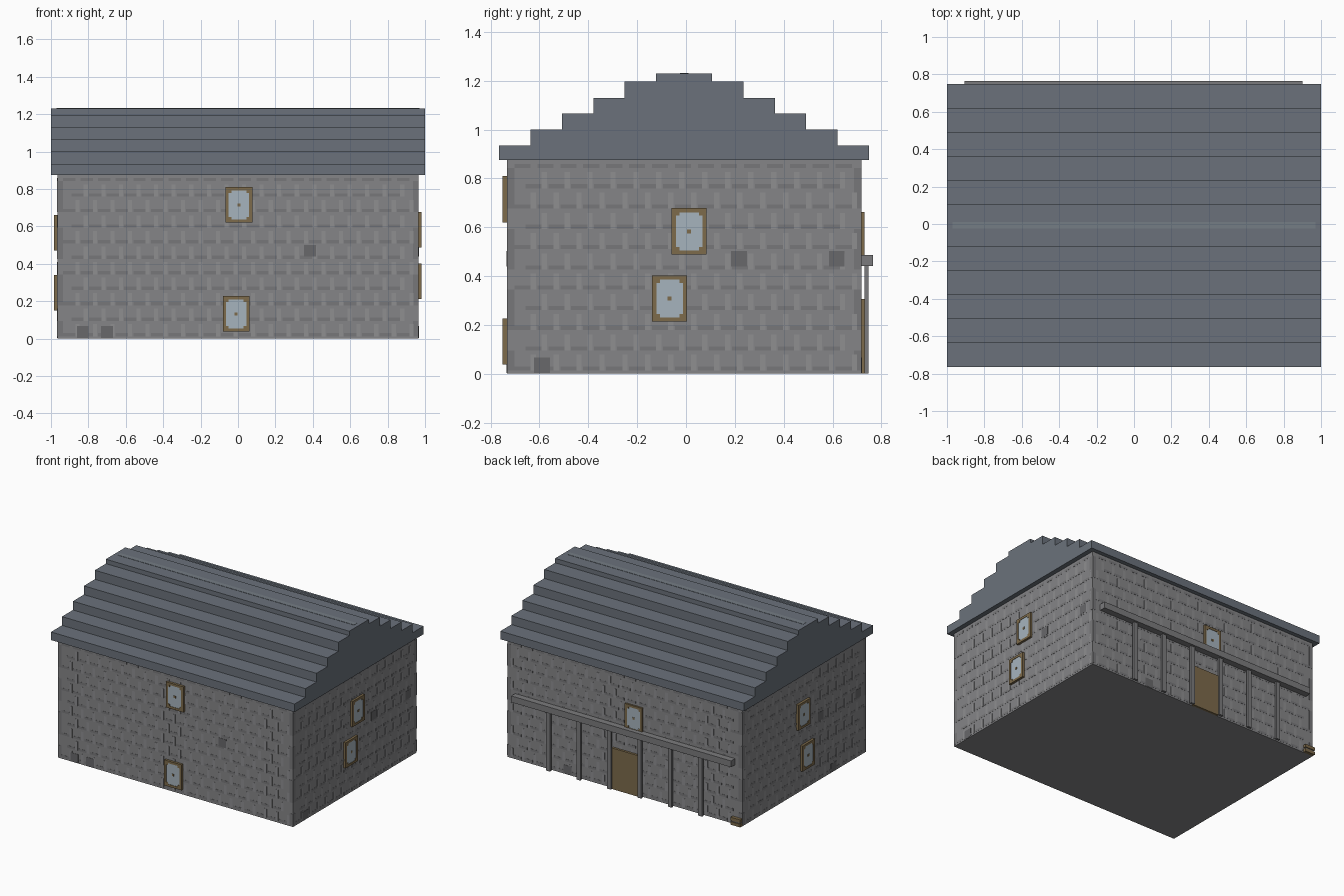
import bpy, bmesh

if "Cube" in bpy.data.objects:
    bpy.data.objects.remove(bpy.data.objects["Cube"])

# --- helpers ---
def mat(name, r, g, b):
    m = bpy.data.materials.new(name)
    m.diffuse_color = [(c / 255) ** 2.2 for c in (r, g, b)] + [1]
    m.use_nodes = True
    m.node_tree.nodes["Principled BSDF"].inputs["Base Color"].default_value = m.diffuse_color
    return m

STONE = mat("stone", 132, 132, 134)
LIGHT = mat("stone_light", 141, 141, 143)
DARK = mat("stone_dark", 119, 119, 121)
PATCH = mat("stone_patch", 104, 104, 106)
ROOF = mat("slate", 106, 113, 122)
RIDGE = mat("slate_light", 116, 124, 132)
WOOD = mat("wood", 124, 106, 76)
GLASS = mat("glass", 165, 178, 188)
BEAM = mat("grey_timber", 122, 122, 124)

def boxes(name, spans, material):
    """One object made of boxes given as (x0, x1, y0, y1, z0, z1)."""
    bm = bmesh.new()
    for x0, x1, y0, y1, z0, z1 in spans:
        vs = bmesh.ops.create_cube(bm, size=1)["verts"]
        for v in vs:
            v.co = (x1 if v.co.x > 0 else x0, y1 if v.co.y > 0 else y0, z1 if v.co.z > 0 else z0)
    me = bpy.data.meshes.new(name)
    bm.to_mesh(me)
    bm.free()
    me.materials.append(material)
    ob = bpy.data.objects.new(name, me)
    bpy.context.collection.objects.link(ob)
    return ob

X0, X1, Y0, Y1, H = -0.966, 0.965, -0.733, 0.718, 0.875
# face: (horizontal axis, wall plane, outward sign, start, end)
FACES = {"front": ("x", Y0, -1, X0, X1), "back": ("x", Y1, 1, X0, X1),
         "left": ("y", X0, -1, Y0, Y1), "right": ("y", X1, 1, Y0, Y1)}

def on_face(face, u0, u1, z0, z1, depth):
    axis, plane, sign, _, _ = FACES[face]
    d0, d1 = sorted((plane - sign * 0.004, plane + sign * depth))
    return (u0, u1, d0, d1, z0, z1) if axis == "x" else (d0, d1, u0, u1, z0, z1)

# --- walls ---
boxes("walls", [(X0, X1, Y0, Y1, 0, H)], STONE)

# --- stone courses: dark bed joints, light upright joints, corner stones ---
COURSE = 0.083
for face, (_, _, _, a, b) in FACES.items():
    beds, uprights, corners = [], [], []
    for row in range(11):
        z = 0.012 + row * COURSE
        u = a + 0.03 + (row % 2) * 0.045
        while u + 0.07 < b - 0.02:
            beds.append(on_face(face, u, u + 0.066, z, z + 0.017, 0.001))
            if row < 10:
                uprights.append(on_face(face, u + 0.066, u + 0.088, z, z + 0.066, 0.001))
            u += 0.094
        if row % 3 != 1 and row < 10:
            corners += [on_face(face, a, a + 0.03, z, z + COURSE, 0.001),
                        on_face(face, b - 0.03, b, z, z + COURSE, 0.001)]
    boxes(face + "_bed_joints", beds, DARK)
    boxes(face + "_upright_joints", uprights, LIGHT)
    boxes(face + "_corner_stones", corners, DARK)

# --- odd dark stones ---
PATCHES = {"front": [(0.385, 0.47), (-0.83, 0.035), (-0.7, 0.035)],
           "right": [(0.217, 0.47), (0.617, 0.47), (-0.59, 0.035)],
           "back": [(0.47, 0.035)],
           "left": [(-0.64, 0.47), (-0.2, 0.47), (-0.35, 0.035)]}
for face, spots in PATCHES.items():
    boxes(face + "_dark_stones",
          [on_face(face, u - 0.032, u + 0.032, z - 0.032, z + 0.032, 0.002) for u, z in spots], PATCH)

# --- windows: stepped wooden frame, pane and centre knob ---
def window(name, face, u, z, depth):
    w, h, t, c = 0.0715, 0.095, 0.017, 0.014
    bars = [(-w, w, -h, -h + t), (-w, w, h - t, h), (-w, -w + t, -h + t, h - t), (w - t, w, -h + t, h - t)]
    for su in (-1, 1):
        for sz in (-1, 1):
            us = sorted((su * (w - t), su * (w - t - c)))
            zs = sorted((sz * (h - t), sz * (h - t - c)))
            bars.append((*us, *zs))
    bars.append((-0.008, 0.008, -0.008, 0.008))
    boxes(name + "_frame", [on_face(face, u + p, u + q, z + r, z + s, depth) for p, q, r, s in bars], WOOD)
    boxes(name + "_pane", [on_face(face, u - w + t, u + w - t, z - h + t, z + h - t, depth - 0.003)], GLASS)

window("front_upper_window", "front", 0.005, 0.715, 0.018)
window("front_lower_window", "front", -0.01, 0.132, 0.018)
window("right_upper_window", "right", 0.013, 0.583, 0.017)
window("right_lower_window", "right", -0.067, 0.308, 0.017)
window("left_upper_window", "left", 0.015, 0.567, 0.018)
window("left_lower_window", "left", -0.035, 0.245, 0.018)
window("back_upper_window", "back", -0.08, 0.567, 0.013)

# --- roof: one solid stepped profile extruded along x ---
tops = [0.935, 1.0, 1.065, 1.13, 1.197, 1.23]
right_side = []
z = H
for i, top in enumerate(tops):
    y = 0.757 - 0.1285 * i
    right_side += [(y, z), (y, top)]
    z = top
CY = -0.008
profile = right_side + [(-y, z) for y, z in reversed(right_side)]
bm = bmesh.new()
f = bm.faces.new([bm.verts.new((-1, CY + y, z)) for y, z in profile])
ext = bmesh.ops.extrude_face_region(bm, geom=[f], use_keep_orig=True)
bmesh.ops.translate(bm, vec=(2, 0, 0), verts=[g for g in ext["geom"] if isinstance(g, bmesh.types.BMVert)])
bmesh.ops.recalc_face_normals(bm, faces=bm.faces)
me = bpy.data.meshes.new("stepped_roof")
bm.to_mesh(me)
bm.free()
me.materials.append(ROOF)
bpy.context.collection.objects.link(bpy.data.objects.new("stepped_roof", me))
boxes("ridge_strip", [(-0.97, 0.97, -0.025, 0.01, 1.225, 1.232)], RIDGE)

# --- back: door, porch beam, posts and small crate ---
boxes("door", [on_face("back", -0.125, 0.095, 0, 0.305, 0.017)], WOOD)
boxes("porch_beam", [(-0.905, 0.9, Y1 - 0.003, 0.765, 0.44, 0.487)], BEAM)
boxes("porch_posts", [(x - 0.016, x + 0.016, 0.732, 0.748, 0, 0.44)
                      for x in (0.61 - 0.25 * i for i in range(6))], BEAM)
boxes("crate_boards", [(-0.965, -0.885, Y1 - 0.003, 0.742, z, z + 0.023) for z in (0, 0.033)], WOOD)
boxes("crate_core", [(-0.96, -0.89, Y1 - 0.003, 0.736, 0.001, 0.053)], PATCH)
